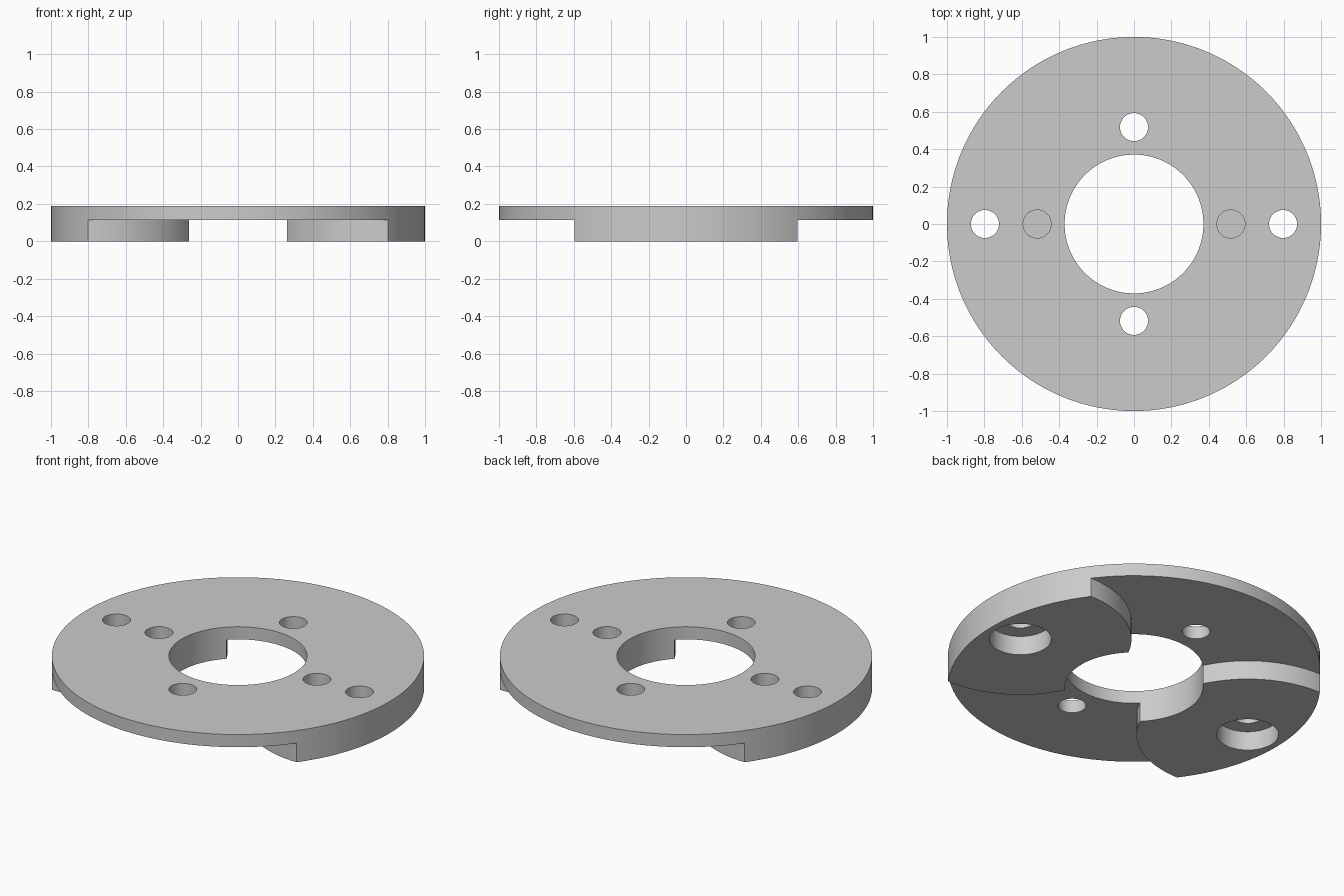
import bpy

cube = bpy.data.objects.get("Cube")
if cube:
    bpy.data.objects.remove(cube, do_unlink=True)

TOP = 0.188        # upper face of the plate
STEP = 0.113       # underside of the thin plate
PAD_X = 0.797      # centre of each pad and its bolt hole
PIN = 0.518        # distance of the inner holes from the axis
HOLE_R = 0.075

steel = bpy.data.materials.new("grey_steel")
steel.use_nodes = True
grey = (0.6, 0.6, 0.6, 1.0)
steel.diffuse_color = grey
steel.node_tree.nodes["Principled BSDF"].inputs["Base Color"].default_value = grey


def cylinder(name, radius, bottom, top, x=0.0, y=0.0, sides=64):
    bpy.ops.mesh.primitive_cylinder_add(
        vertices=sides, radius=radius, depth=top - bottom,
        location=(x, y, (top + bottom) / 2))
    obj = bpy.context.object
    obj.name = name
    obj.data.materials.append(steel)
    return obj


def cut(target, cutter):
    """Subtract the cutter from the target, then discard the cutter."""
    mod = target.modifiers.new("cut", 'BOOLEAN')
    mod.operation = 'DIFFERENCE'
    mod.solver = 'EXACT'
    mod.object = cutter
    bpy.ops.object.select_all(action='DESELECT')
    target.select_set(True)
    bpy.context.view_layer.objects.active = target
    bpy.ops.object.modifier_apply(modifier=mod.name)
    bpy.data.objects.remove(cutter, do_unlink=True)


# Full-thickness disc
plate = cylinder("flange_plate", 1.0, 0.0, TOP, sides=160)

# Underside recess, leaving two round-sided pads standing
recess = cylinder("recess_cutter", 1.2, -0.1, STEP, sides=96)
for side in (-1, 1):
    cut(recess, cylinder("pad_shape", 0.597, -0.3, 0.3, side * PAD_X, sides=128))
cut(plate, recess)

# Central bore
cut(plate, cylinder("bore_cutter", 0.371, -0.3, 0.4, sides=128))

for side in (-1, 1):
    # Counterbored bolt holes through the pads
    cut(plate, cylinder("counterbore_cutter", 0.166, -0.3, STEP, side * PAD_X))
    cut(plate, cylinder("bolt_hole_cutter", HOLE_R, -0.3, 0.4, side * PAD_X))
    # Blind pin holes above the pads
    cut(plate, cylinder("pin_hole_cutter", HOLE_R, STEP, 0.4, side * PIN))
    # Through holes in the thin parts
    cut(plate, cylinder("through_hole_cutter", HOLE_R, -0.3, 0.4, 0, side * PIN))

# Smooth walls with sharp rims
bpy.ops.object.select_all(action='DESELECT')
plate.select_set(True)
bpy.context.view_layer.objects.active = plate
bpy.ops.object.shade_smooth_by_angle(angle=0.5)
